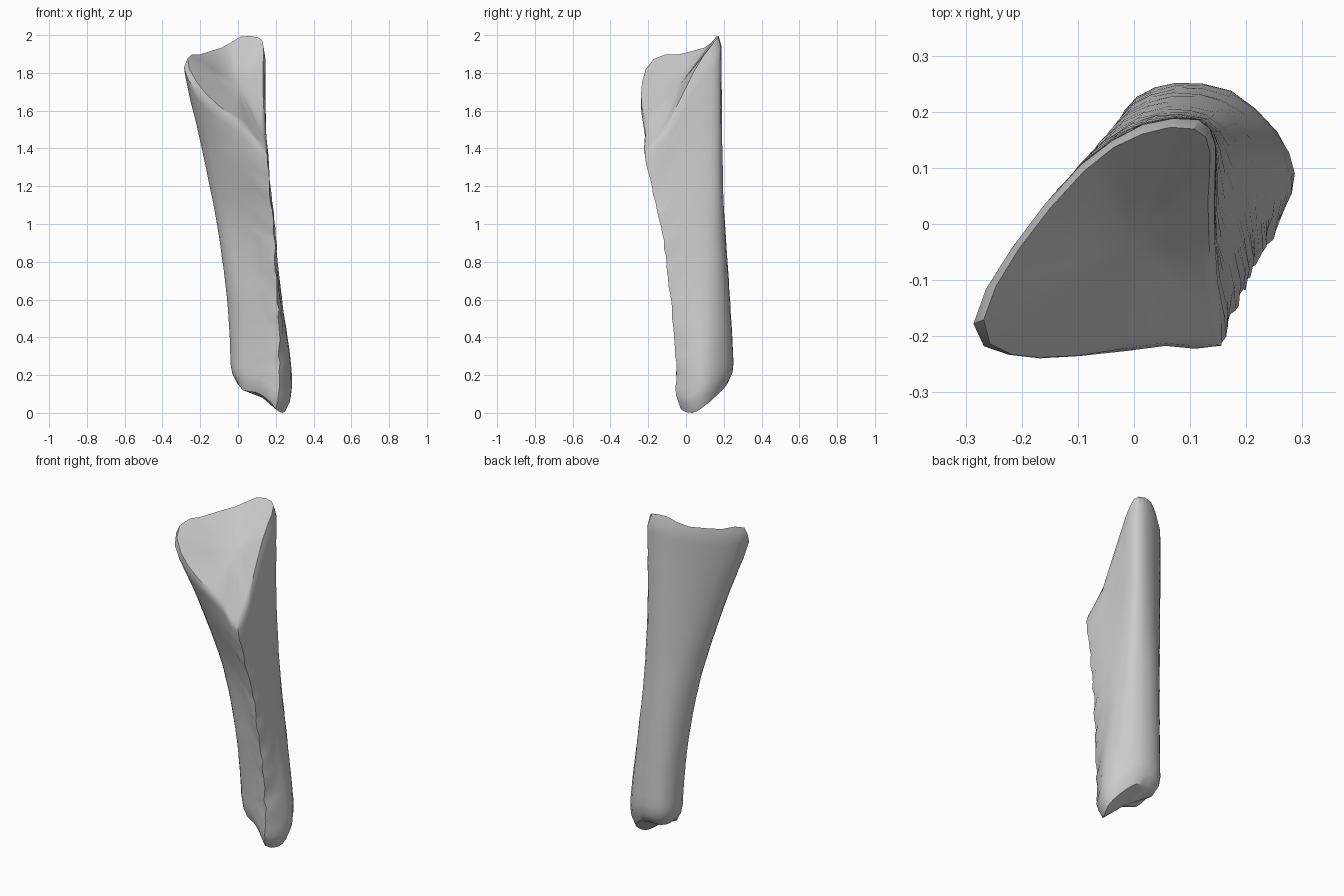
import bpy
import bmesh
import random
from mathutils import Vector

random.seed(4)
cube = bpy.data.objects.get("Cube")
if cube:
    bpy.data.objects.remove(cube, do_unlink=True)

ROWS = 34      # rings along the shaft
STEPS = 2      # columns per outline point

# Cross-section outlines in hundredths, counter-clockwise from the front ridge
SECTIONS = {
    0.2: [(22, -5), (26.5, 2), (28.6, 9), (25.5, 16.5), (17.5, 23.8), (7.5, 25.4),
          (.6, 22.8), (-3, 17.3), (-3.7, 10), (0, 4), (8, .5), (15, -3)],
    0.6: [(21, -8), (22.5, 0), (23.3, 8), (21.5, 15.5), (16, 21.5), (7, 23.3),
          (-.5, 20.8), (-4.5, 15.3), (-5.8, 8), (-2.5, 2), (6, -2), (14, -5)],
    1.0: [(18.5, -13.5), (19.1, -3), (18.7, 6), (17.5, 14), (13.8, 19), (5.7, 20.6),
          (-2.2, 18), (-8.2, 11.6), (-11.2, 3), (-8.5, -1), (0, -5), (10, -9.5)],
    1.4: [(15, -22.5), (15.2, -10), (15, 3), (15, 13), (12, 18.6), (2.5, 18.5),
          (-7.3, 12.8), (-15.5, 3), (-19.2, -7.5), (-15, -13), (-5, -18), (6, -20.5)],
    1.85: [(14.5, -22.5), (14.2, -9), (14.2, 5), (14.5, 14), (11.5, 18.6), (1.5, 17.6),
           (-9.5, 10.5), (-22, -4.5), (-28.8, -18), (-25, -27), (-16, -30), (5, -27)],
}
# Height of the broken top and the worn bottom on each column
TOP = [1.4, 1.52, 1.81, 1.93, 1.99, 1.985, 1.94, 1.9, 1.88, 1.75, 1.63, 1.51]
BOTTOM = [.02, 0, .03, .08, .14, .16, .15, .15, .16, .12, .11, .08]


def spline(a, b, c, d, t):
    """Smooth blend from b to c."""
    return b + (c - a) * (t / 2) + (a * 2 - b * 5 + c * 4 - d) * (t * t / 2) \
        + (b * 3 - a - c * 3 + d) * (t ** 3 / 2)


def refine_loop(items):
    """Insert smooth in-between values in a closed loop."""
    n = len(items)
    return [spline(items[i - 1], items[i], items[(i + 1) % n], items[(i + 2) % n], s / STEPS)
            for i in range(n) for s in range(STEPS)]


heights = list(SECTIONS)
outlines = [refine_loop([Vector(p) / 100 for p in SECTIONS[h]]) for h in heights]
top, bottom = refine_loop(TOP), refine_loop(BOTTOM)
COLS = len(top)


def outline_at(col, z):
    """Position of a column at height z."""
    z = min(max(z, heights[0]), heights[-1])
    k = max(i for i in range(len(heights) - 1) if z >= heights[i])
    t = (z - heights[k]) / (heights[k + 1] - heights[k])
    p = [outlines[min(max(k + o, 0), len(heights) - 1)][col] for o in (-1, 0, 1, 2)]
    return spline(*p, t)


bm = bmesh.new()


def bridge(lower, upper):
    for i in range(COLS):
        j = (i + 1) % COLS
        bm.faces.new((lower[i], lower[j], upper[j], upper[i]))


def cap(ring, centre, factors, upward):
    """Close an end with shrinking rings that sink toward a centre point."""
    centre = Vector(centre)
    for f in factors:
        inner = [bm.verts.new(centre.lerp(v.co, f)) for v in ring]
        bridge(*((ring, inner) if upward else (inner, ring)))
        ring = inner
    hub = bm.verts.new(centre)
    for i in range(COLS):
        a, b = ring[i], ring[(i + 1) % COLS]
        bm.faces.new((a, b, hub) if upward else (b, a, hub))


# Shaft rings, rounded at both ends and chipped along the ridge
low_middle, high_middle = Vector((0.13, 0.09)), Vector((0, -0.04))
rings = []
for r in range(ROWS + 1):
    t = r / ROWS
    ring = []
    for c in range(COLS):
        z = bottom[c] + (top[c] - bottom[c]) * t
        p = outline_at(c, z)
        p = p.lerp(low_middle, 0.2 * max(0, 1 - t * 18) ** 2)
        chip = 0.006 if c in (0, 1, COLS - 1) else 0.001
        p += Vector((random.uniform(-chip, chip), random.uniform(-chip, chip)))
        if r == ROWS:
            p = p.lerp(high_middle, 0.07)
            z += random.uniform(-0.008, 0.008)
        ring.append(bm.verts.new((p.x, p.y, min(2, max(0, z)))))
    rings.append(ring)
for lower, upper in zip(rings, rings[1:]):
    bridge(lower, upper)

# Slanted hollow break at the top, shallow hollow at the bottom
cap(rings[-1], (0, -0.04, 1.73), (0.9, 0.5), True)
cap(rings[0], (0.13, 0.08, 0.08), (0.8, 0.4), False)

bmesh.ops.recalc_face_normals(bm, faces=bm.faces)
mesh = bpy.data.meshes.new("bone_shaft")
bm.to_mesh(mesh)
bm.free()
bone = bpy.data.objects.new("bone_shaft", mesh)
bpy.context.collection.objects.link(bone)

# Plain grey material
grey = bpy.data.materials.new("plain_grey")
grey.use_nodes = True
colour = (0.6, 0.6, 0.6, 1)
grey.diffuse_color = colour
grey.node_tree.nodes["Principled BSDF"].inputs["Base Color"].default_value = colour
mesh.materials.append(grey)

# Smooth sides with sharp broken edges
bpy.ops.object.select_all(action="DESELECT")
bone.select_set(True)
bpy.context.view_layer.objects.active = bone
bpy.ops.object.shade_smooth_by_angle(angle=0.7)
